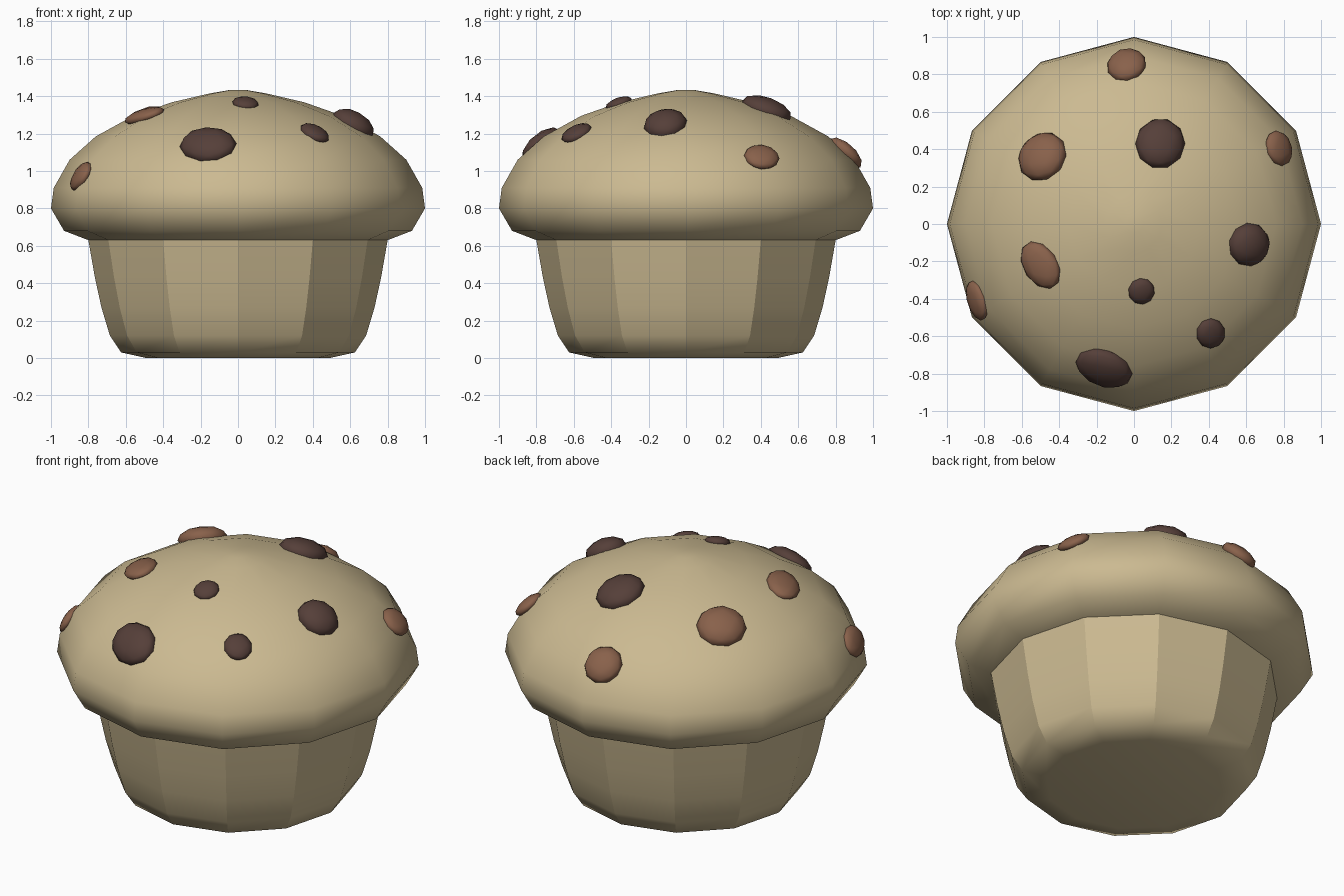
import bpy, bmesh, math
from mathutils import Vector, Matrix
from mathutils.bvhtree import BVHTree

if "Cube" in bpy.data.objects:
    bpy.data.objects.remove(bpy.data.objects["Cube"])

SIDES = 12


def material(name, rgb):
    m = bpy.data.materials.new(name)
    m.diffuse_color = (*rgb, 1)
    m.use_nodes = True
    m.node_tree.nodes["Principled BSDF"].inputs["Base Color"].default_value = m.diffuse_color
    return m


DOUGH = material("golden dough", (0.60, 0.49, 0.285))
DARK = material("dark chocolate", (0.092, 0.050, 0.041))
MILK = material("milk chocolate", (0.25, 0.120, 0.070))


def finish(bm, name, mat):
    me = bpy.data.meshes.new(name)
    bm.to_mesh(me)
    me.materials.append(mat)
    ob = bpy.data.objects.new(name, me)
    bpy.context.collection.objects.link(ob)
    return ob


def lathe(profile, cap_start=False, pole_end=None):
    """Twelve-sided turned shape from (radius, z) points, bottom to top."""
    bm = bmesh.new()
    rings = []
    for r, z in profile:
        rings.append([bm.verts.new((r * math.cos(math.tau * i / SIDES),
                                    r * math.sin(math.tau * i / SIDES), z))
                      for i in range(SIDES)])
    for a, b in zip(rings, rings[1:]):
        for i in range(SIDES):
            j = (i + 1) % SIDES
            bm.faces.new((a[i], a[j], b[j], b[i]))
    if cap_start:
        bm.faces.new(rings[0][::-1])
    if pole_end is not None:
        top = bm.verts.new((0, 0, pole_end))
        for i in range(SIDES):
            bm.faces.new((rings[-1][i], rings[-1][(i + 1) % SIDES], top))
    for f in bm.faces:
        f.smooth = True
    bm.normal_update()
    return bm


# Faceted base: upright edges are sharp, the bottom rim is rounded
base = lathe([(0.49, 0), (0.625, 0.03), (0.685, 0.12), (0.73, 0.27),
              (0.765, 0.43), (0.80, 0.63)], cap_start=True)
for e in base.edges:
    lo, hi = sorted(v.co.z for v in e.verts)
    if hi - lo > 0.05:
        e.smooth = False
finish(base, "muffin_base", DOUGH)

# Smooth domed top with overhanging lip
crown = lathe([(0.80, 0.63), (0.93, 0.68), (1.0, 0.80), (0.985, 0.91),
               (0.90, 1.06), (0.76, 1.185), (0.56, 1.295), (0.355, 1.367),
               (0.15, 1.415), (0.05, 1.432)], pole_end=1.433)
tree = BVHTree.FromBMesh(crown)
finish(crown, "muffin_top", DOUGH)

# Chips: x, y, half width around, half width down the slope, height, roll, colour
CHIPS = [
    (0.14, 0.43, 0.130, 0.140, 0.065, 0, DARK),
    (0.615, -0.11, 0.115, 0.120, 0.070, 0, DARK),
    (0.04, -0.36, 0.070, 0.073, 0.030, 0, DARK),
    (0.41, -0.585, 0.078, 0.088, 0.035, 0, DARK),
    (-0.16, -0.77, 0.155, 0.122, 0.060, -12, DARK),
    (-0.04, 0.85, 0.105, 0.110, 0.050, 0, MILK),
    (-0.49, 0.36, 0.137, 0.132, 0.065, 0, MILK),
    (-0.50, -0.22, 0.137, 0.095, 0.035, 12, MILK),
    (0.775, 0.405, 0.095, 0.088, 0.035, 0, MILK),
    (-0.84, -0.41, 0.110, 0.085, 0.035, 0, MILK),
]
for k, (x, y, a, b, c, roll, mat) in enumerate(CHIPS):
    loc, n, _, _ = tree.ray_cast(Vector((x, y, 3)), Vector((0, 0, -1)))
    around = Vector((-y, x, 0))
    around = (around - n * around.dot(n)).normalized()
    frame = Matrix((around, n.cross(around), n)).transposed().to_4x4()
    mtx = (Matrix.Translation(loc) @ frame @ Matrix.Rotation(math.radians(roll), 4, 'Z')
           @ Matrix.Diagonal((a, b, c, 1)))
    bm = bmesh.new()
    bmesh.ops.create_icosphere(bm, subdivisions=2, radius=1.02, matrix=mtx)
    for f in bm.faces:
        f.smooth = True
    finish(bm, f"chocolate_chip_{k + 1}", mat)
